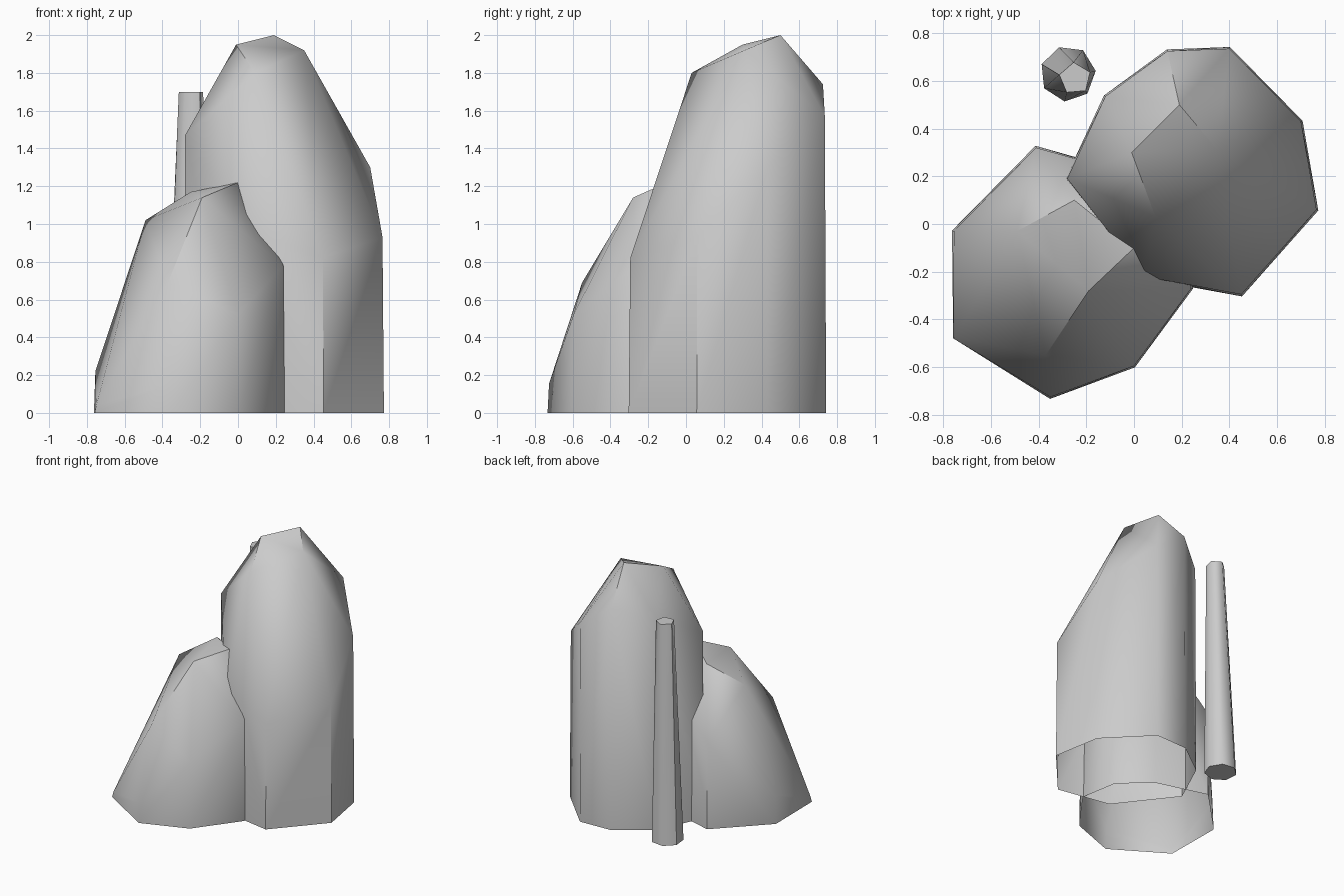
import bpy, bmesh, math

if "Cube" in bpy.data.objects:
    bpy.data.objects.remove(bpy.data.objects["Cube"])


def hull_solid(name, points, open_base, angle):
    """Convex faceted solid from a few corner points, optionally open underneath."""
    me = bpy.data.meshes.new(name)
    bm = bmesh.new()
    for p in points:
        bm.verts.new(p)
    res = bmesh.ops.convex_hull(bm, input=bm.verts[:])
    loose = [v for v in bm.verts if not v.link_faces]
    bmesh.ops.delete(bm, geom=loose, context='VERTS')
    if open_base:
        under = [f for f in bm.faces if all(abs(v.co.z) < 1e-5 for v in f.verts)]
        bmesh.ops.delete(bm, geom=under, context='FACES')
    bmesh.ops.recalc_face_normals(bm, faces=bm.faces[:])
    bm.to_mesh(me)
    bm.free()
    ob = bpy.data.objects.new(name, me)
    bpy.context.collection.objects.link(ob)
    bpy.ops.object.select_all(action='DESELECT')
    ob.select_set(True)
    bpy.context.view_layer.objects.active = ob
    bpy.ops.object.shade_smooth_by_angle(angle=math.radians(angle))
    return ob


def rock(name, rim, cap, flare):
    """Slanted rim dropped to the ground with a slight flare, plus crown corners."""
    cx = sum(p[0] for p in rim) / len(rim)
    cy = sum(p[1] for p in rim) / len(rim)
    base = [(cx + (x - cx) * flare, cy + (y - cy) * flare, 0) for x, y, z in rim]
    return hull_solid(name, base + rim + cap, True, 50)


# Tall rock
rock("tall_rock",
     [(-0.28, 0.19, 1.47), (0.04, -0.22, 0.97), (0.45, -0.295, 0.82), (0.765, 0.06, 0.93),
      (0.70, 0.43, 1.30), (0.40, 0.735, 1.57), (0.14, 0.725, 1.74), (-0.12, 0.535, 1.65)],
     [(-0.01, 0.30, 1.95), (0.19, 0.50, 2.0), (0.35, 0.31, 1.92), (0.09, 0.03, 1.80)],
     1.015)

# Short rock leaning into the tall one
rock("short_rock",
     [(0.24, -0.27, 0.78), (0.0, -0.595, 0.52), (-0.35, -0.725, 0.155), (-0.75, -0.475, 0.04),
      (-0.755, -0.03, 0.22), (-0.41, 0.32, 0.68), (-0.02, 0.21, 0.95), (0.19, 0.02, 0.95)],
     [(-0.49, -0.03, 1.02), (-0.25, 0.10, 1.17), (-0.19, -0.28, 1.14),
      (-0.37, -0.55, 0.69), (0.0, -0.10, 1.22)],
     1.015)


# Thin tapering post: wide foot ring, narrow five-sided top
def ring(cx, cy, z, r, n, turn):
    return [(cx + r * math.cos(turn + math.tau * i / n),
             cy + r * math.sin(turn + math.tau * i / n), z) for i in range(n)]


hull_solid("thin_post",
           ring(-0.277, 0.63, 0, 0.117, 7, 0.1) + ring(-0.247, 0.61, 1.70, 0.068, 5, 0.4),
           False, 50)
